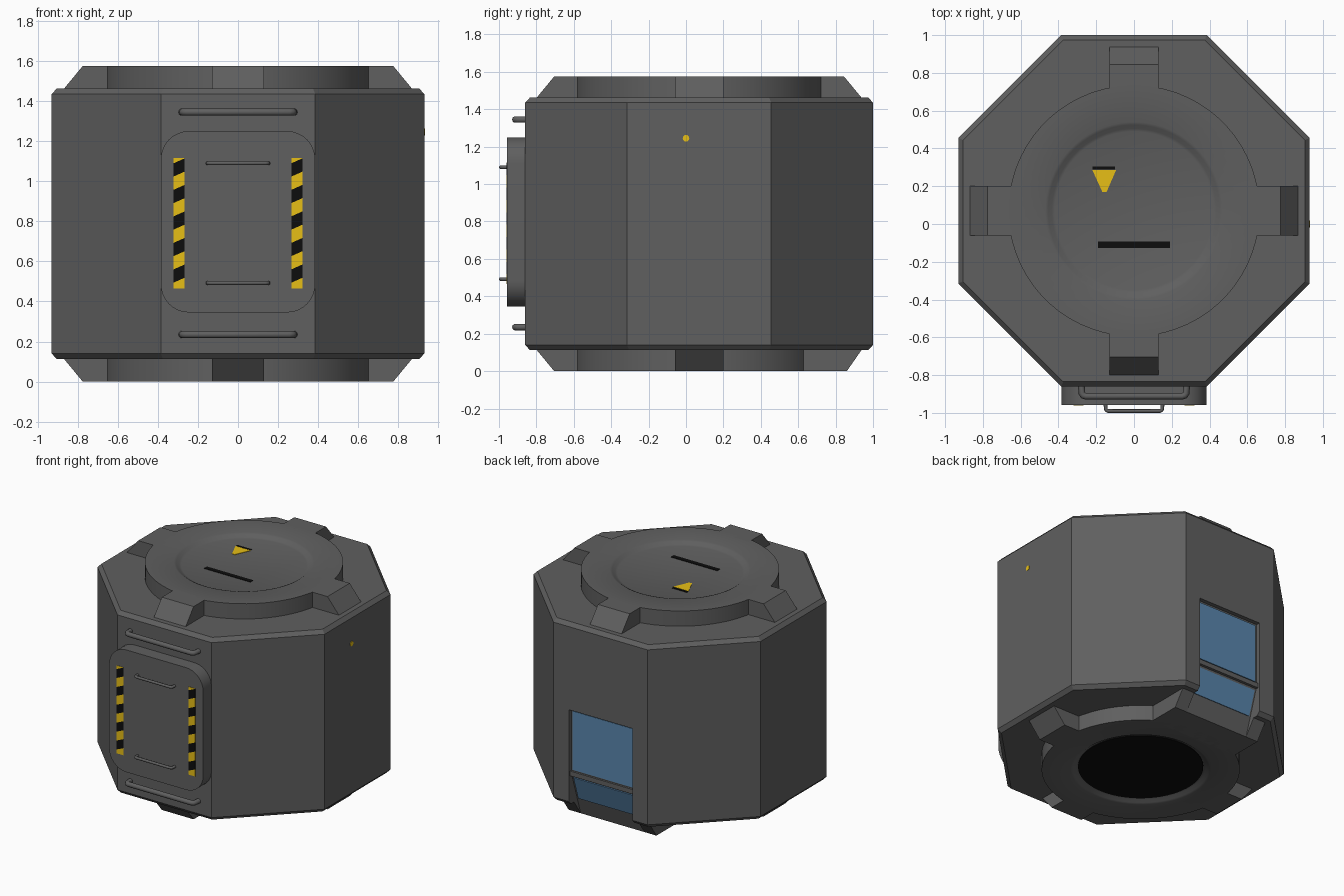
import bpy, bmesh, math
from mathutils import Vector, Matrix

if "Cube" in bpy.data.objects:
    bpy.data.objects.remove(bpy.data.objects["Cube"])

CY = 0.07      # centre of the octagon in y
H = 1.575      # total height
FRONT = -0.86  # y of the front wall


def material(name, rgb):
    m = bpy.data.materials.new(name)
    m.diffuse_color = (*rgb, 1)
    m.use_nodes = True
    m.node_tree.nodes["Principled BSDF"].inputs["Base Color"].default_value = m.diffuse_color
    return m


GREY = material("dark grey metal", (0.115, 0.115, 0.115))
YELLOW = material("warning yellow", (0.80, 0.52, 0.008))
BLACK = material("black paint", (0.004, 0.004, 0.004))
GLASS = material("blue glass", (0.10, 0.24, 0.42))


def finish(name, bm, mat, smooth=False):
    bmesh.ops.recalc_face_normals(bm, faces=bm.faces)
    me = bpy.data.meshes.new(name)
    bm.to_mesh(me)
    bm.free()
    ob = bpy.data.objects.new(name, me)
    bpy.context.collection.objects.link(ob)
    me.materials.append(mat)
    if smooth:
        bpy.ops.object.select_all(action='DESELECT')
        ob.select_set(True)
        bpy.context.view_layer.objects.active = ob
        bpy.ops.object.shade_smooth_by_angle(angle=math.radians(25))
    return ob


def extrude(name, pts, vec, mat, smooth=False, turn=None):
    """Flat outline pushed along a vector."""
    bm = bmesh.new()
    f = bm.faces.new([bm.verts.new(p) for p in pts])
    r = bmesh.ops.extrude_face_region(bm, geom=[f])
    moved = [v for v in r["geom"] if isinstance(v, bmesh.types.BMVert)]
    bmesh.ops.translate(bm, verts=moved, vec=Vector(vec))
    if turn is not None:
        bmesh.ops.transform(bm, matrix=turn, verts=bm.verts)
    return finish(name, bm, mat, smooth)


def prism(name, profile, x0, x1, mat, angle=0.0):
    """(distance, z) profile extruded across x, turned about the body axis."""
    turn = Matrix.Translation((0, CY, 0)) @ Matrix.Rotation(angle, 4, 'Z')
    return extrude(name, [(x0, d, z) for d, z in profile], (x1 - x0, 0, 0), mat, turn=turn)


def lathe(name, rings, n, mat, smooth=False, flip=False):
    """Rings of (radius, z) about the body axis, capped at both ends."""
    bm = bmesh.new()
    loops = []
    for r, z in rings:
        z = H - z if flip else z
        loops.append([bm.verts.new((r * math.cos((i + .5) * math.tau / n),
                                    CY + r * math.sin((i + .5) * math.tau / n), z))
                      for i in range(n)])
    for a, b in zip(loops, loops[1:]):
        for i in range(n):
            j = (i + 1) % n
            bm.faces.new((a[i], a[j], b[j], b[i]))
    bm.faces.new(loops[0])
    bm.faces.new(loops[-1])
    return finish(name, bm, mat, smooth)


def handle(name, z, half, y_root, y_out, r):
    """Bent bar handle from a bevelled curve."""
    cu = bpy.data.curves.new(name, 'CURVE')
    cu.dimensions = '3D'
    cu.bevel_depth = r
    cu.bevel_resolution = 3
    cu.use_fill_caps = True
    sp = cu.splines.new('POLY')
    yo = y_out + r
    e = 0.3 * (y_root - yo)
    right = [(half, y_root + .01), (half - .3 * e, yo + e),
             (half - .7 * e, yo + .3 * e), (half - 1.6 * e, yo)]
    path = right + [(-x, y) for x, y in reversed(right)]
    sp.points.add(len(path) - 1)
    for p, (x, y) in zip(sp.points, path):
        p.co = (x, y, z, 1)
    sp.use_smooth = True
    cu.materials.append(GREY)
    bpy.context.collection.objects.link(bpy.data.objects.new(name, cu))


# octagonal body with bevelled rims
R = 0.93 / math.cos(math.pi / 8)
body = lathe("body", [(R - .027, .113), (R, .14), (R, H - .14), (R - .027, H - .113)], 8, GREY)

# window recess at the back: upright part, then sloping in towards the bottom
def slope(z):
    return 0.79 + 0.11 * z / 0.34

cutter = prism("window_cutter", [(1.1, .82), (.90, .82), (.90, .34), (slope(.05), .05), (1.1, .05)],
               -.26, .26, GREY)
cutter.hide_render = True
cutter.hide_viewport = False
mod = body.modifiers.new("window_recess", 'BOOLEAN')
mod.operation = 'DIFFERENCE'
mod.solver = 'EXACT'
mod.object = cutter
bpy.context.view_layer.objects.active = body
bpy.ops.object.modifier_apply(modifier=mod.name)
bpy.data.objects.remove(cutter)

# window panes and the rail between them
prism("upper_window", [(.895, .37), (.907, .37), (.907, .805), (.895, .805)][::-1], -.245, .245, GLASS)
prism("lower_window", [(slope(.31), .31), (slope(.31) + .007, .308),
                       (slope(.135) + .007, .133), (slope(.135), .135)], -.245, .245, GLASS)
prism("window_rail", [(.89, .325), (.915, .325), (.915, .36), (.89, .36)], -.26, .26, GREY)

# round end plates with a shallow dish, top and bottom
disc = [(.665, H - .14), (.665, H), (.47, H), (.455, H - .006), (.435, H - .02), (.42, H - .025)]
lathe("top_plate", disc, 64, GREY, True)
lathe("bottom_plate", disc, 64, GREY, True, flip=True)
lathe("bottom_hatch", [(.42, .027), (.42, .019)], 64, BLACK)

# sloped lugs around the plates; the back one at the bottom is the wide window sill
tab = [(.62, 0), (.775, 0), (.87, .115), (.87, .125), (.62, .125)]
for k, side in enumerate(("back", "left", "front", "right")):
    a = k * math.pi / 2
    prism("top_lug_" + side, [(d, H - z) for d, z in tab], -.13, .13, GREY, a)
    if side != "back":
        prism("bottom_lug_" + side, tab, -.13, .13, GREY, a)
for s in (-1, 1):
    prism("sill_cheek", [(.55, 0), (.79, 0), (.87, .115), (.87, .125), (.55, .125)],
          s * .26, s * .36, GREY)
prism("sill_centre", [(.55, 0), (.79, 0), (slope(.12), .12), (.55, .12)], -.26, .26, GREY)

# front door panel with rounded corners
rad, pts = 0.14, []
for cx, cz, a0 in ((.245, 1.11, 0), (-.245, 1.11, 90), (-.245, .485, 180), (.245, .485, 270)):
    for i in range(9):
        a = math.radians(a0 + i * 90 / 8)
        pts.append((cx + rad * math.cos(a), FRONT + .01, cz + rad * math.sin(a)))
PANEL = -0.957
extrude("door_panel", pts, (0, PANEL - FRONT - .01, 0), GREY, True)

# hazard stripes: slanted yellow and black blocks
edges = [.465] + [.506 + i * .0662 for i in range(10)] + [1.115]
for side in (-1, 1):
    xa, xb = side * .294 - .027, side * .294 + .027
    for i in range(len(edges) - 1):
        lo, hi = edges[i], edges[i + 1]
        s0 = .012 if i else 0
        s1 = .012 if i < len(edges) - 2 else 0
        extrude("hazard_stripe", [(xa, PANEL + .002, lo - s0), (xb, PANEL + .002, lo + s0),
                                  (xb, PANEL + .002, hi + s1), (xa, PANEL + .002, hi - s1)],
                (0, -.005, 0), BLACK if i % 2 else YELLOW)

# handles on the wall and on the door
for z in (1.345, .235):
    handle("wall_handle", z, .28, FRONT, -.93, .018)
for z in (1.09, .492):
    handle("door_handle", z, .152, PANEL, -1.0, .010)

# painted marks on the top plate
zt = H - .027
extrude("warning_triangle", [(-.22, .285, zt), (-.095, .285, zt), (-.145, .17, zt), (-.168, .17, zt)],
        (0, 0, .005), YELLOW)
for name, x0, x1, y0, y1 in (("triangle_bar", -.22, -.10, .288, .305), ("top_bar", -.19, .19, -.127, -.093)):
    extrude(name, [(x0, y0, zt), (x1, y0, zt), (x1, y1, zt), (x0, y1, zt)], (0, 0, .005), BLACK)

# small yellow marker on the right wall
extrude("side_marker", [(.928, .018 * math.cos(i * math.tau / 12), 1.245 + .018 * math.sin(i * math.tau / 12))
                        for i in range(12)], (.005, 0, 0), YELLOW)
